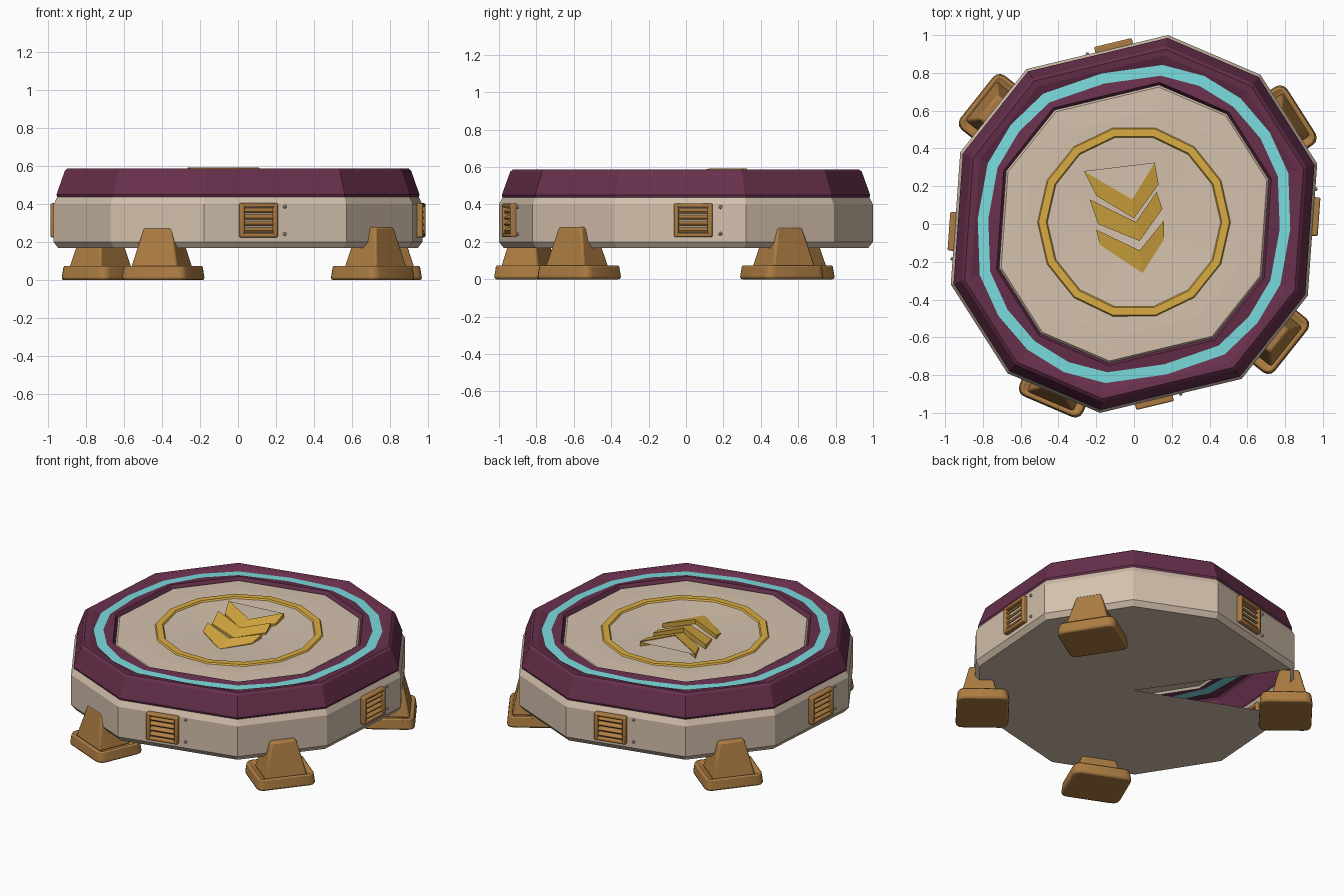
import bpy, bmesh, math
from mathutils import Matrix, Vector

if "Cube" in bpy.data.objects:
    bpy.data.objects.remove(bpy.data.objects["Cube"])


def material(name, srgb):
    m = bpy.data.materials.new(name)
    m.diffuse_color = [(c / 255 / 12.92 if c < 11 else ((c / 255 + .055) / 1.055) ** 2.4) for c in srgb] + [1]
    m.use_nodes = True
    m.node_tree.nodes["Principled BSDF"].inputs["Base Color"].default_value = m.diffuse_color
    return m


BEIGE = material("warm_beige", (212, 193, 173))
PLUM = material("plum", (104, 48, 76))
CYAN = material("cyan_light", (122, 220, 222))
GOLD = material("gold", (218, 172, 66))
BRONZE = material("bronze", (172, 124, 66))

# Ten-sided outline, half listed and half by rotation
half = [(.18, 1.0), (.67, .79), (.97, .32), (.92, -.38), (.57, -.82)]
corners = [Vector(p) for p in half] + [-Vector(p) for p in half]


def outline(scale, z, mid=1.0):
    """Corners and edge midpoints; mid above 1 rounds the outline."""
    pts = []
    for i, c in enumerate(corners):
        m = (c + corners[(i + 1) % 10]) / 2 * mid
        pts += [(c.x * scale, c.y * scale, z), (m.x * scale, m.y * scale, z)]
    return pts


def finish(name, bm, mat, bevel=0, segments=2, smooth=False):
    bmesh.ops.recalc_face_normals(bm, faces=bm.faces)
    me = bpy.data.meshes.new(name)
    bm.to_mesh(me)
    bm.free()
    me.materials.append(mat)
    ob = bpy.data.objects.new(name, me)
    bpy.context.collection.objects.link(ob)
    if bevel:
        mod = ob.modifiers.new("bevel", 'BEVEL')
        mod.width, mod.segments, mod.limit_method = bevel, segments, 'ANGLE'
    if smooth:
        bpy.ops.object.select_all(action='DESELECT')
        ob.select_set(True)
        bpy.context.view_layer.objects.active = ob
        bpy.ops.object.shade_smooth_by_angle(angle=math.radians(35))
    return ob


def loft(name, rings, mat, closed=False, cap=None, skip=()):
    """Skin between rings; cap is the height of a centre point on the last ring."""
    bm = bmesh.new()
    vs = [[bm.verts.new(p) for p in r] for r in rings]
    n = len(vs[0])
    pairs = list(zip(vs, vs[1:])) + ([(vs[-1], vs[0])] if closed else [])
    for a, b in pairs:
        for i in range(n):
            j = (i + 1) % n
            bm.faces.new((a[i], a[j], b[j], b[i]))
    if cap is not None:
        c = bm.verts.new((0, 0, cap))
        for i in range(n):
            if i not in skip:
                bm.faces.new((vs[-1][i], vs[-1][(i + 1) % n], c))
    return finish(name, bm, mat)


# Hull wall with a fan underside, one wedge open
loft("hull", [outline(.98, .44), outline(1, .40), outline(1, .20), outline(.975, .168)],
     BEIGE, cap=.168, skip=(16, 17))

# Plum rim, light strip and inner lip
loft("rim", [outline(.98, .435), outline(.985, .45), outline(.94, .575), outline(.925, .588),
             outline(.89, .583), outline(.842, .57, 1.04)], PLUM)
loft("light_strip", [outline(.842, .57, 1.04), outline(.785, .572, 1.04)], CYAN)
loft("inner_lip", [outline(.785, .572, 1.04), outline(.75, .58), outline(.735, .55)], PLUM)

# Slightly dished top plate
loft("top_plate", [outline(.737, .55), outline(.725, .564), outline(.6, .567), outline(.45, .565, 1.03)],
     BEIGE, cap=.548)


# Gold ring on the plate
def circle(r, z, n=14):
    return [(r * math.sin(math.tau * (i + .5) / n), .01 + r * math.cos(math.tau * (i + .5) / n), z)
            for i in range(n)]


loft("gold_ring", [circle(.515, .56), circle(.505, .575), circle(.465, .575), circle(.455, .56)],
     GOLD, closed=True)

# Three raised chevrons, each sloping down towards its point
chevrons = [
    ([(-.265, .28), (-.01, .13), (.11, .325)], [(-.20, .15), (0, .03), (.13, .21)], .593),
    ([(-.235, .13), (.01, .01), (.12, .17)], [(-.19, .0), (.03, -.09), (.15, .08)], .588),
    ([(-.20, -.03), (.03, -.14), (.16, .02)], [(-.18, -.11), (.045, -.26), (.16, -.08)], .582)]
for k, (back, front, top) in enumerate(chevrons):
    bm = bmesh.new()
    rows = [[bm.verts.new((x, y, z)) for x, y in line]
            for line, z in ((back, .545), (back, top), (front, top - .022), (front, .545))]
    for a, b in zip(rows, rows[1:]):
        for i in (0, 1):
            bm.faces.new((a[i], a[i + 1], b[i + 1], b[i]))
    for i in (0, 2):
        bm.faces.new([r[i] for r in rows])
    finish(f"chevron_{k + 1}", bm, GOLD)
# Plate fill inside the upper chevron
bm = bmesh.new()
bm.faces.new([bm.verts.new((x, y, .588)) for x, y in chevrons[0][0]])
finish("chevron_fill", bm, BEIGE)


def box(bm, centre, size, taper=(1, 1), tilt=0):
    """Box added to bm; the top is scaled by taper, tilt turns it about local x."""
    mat = Matrix.Translation(centre) @ Matrix.Rotation(tilt, 4, 'X') @ Matrix.Diagonal((*size, 1))
    vs = bmesh.ops.create_cube(bm, size=1)["verts"]
    for v in vs:
        if v.co.z > 0:
            v.co.x *= taper[0]
            v.co.y *= taper[1]
    bmesh.ops.transform(bm, matrix=mat, verts=vs)
    return vs


def place(ob, x, y, z, normal):
    """Turn the part so its local -y faces along the outward normal."""
    ob.matrix_world = Matrix.Translation((x, y, z)) @ Matrix.Rotation(
        math.atan2(normal.y, normal.x) + math.pi / 2, 4, 'Z')


def edge(i):
    a, b = corners[i], corners[(i + 1) % 10]
    d = (b - a).normalized()
    return a, b, Vector((-d.y, d.x)) if Vector((-d.y, d.x)).dot(a) > 0 else Vector((d.y, -d.x))


# Four feet: rounded pad with a recessed top and a tapered post
for i, name in ((1, "back_right"), (3, "front_right"), (5, "front_left"), (8, "back_left")):
    a, b, nrm = edge(i)
    mid = (a + b) / 2
    p = mid - nrm * (mid.dot(nrm) - .91)
    bm = bmesh.new()
    vs = box(bm, (0, 0, .04), (.37, .32, .08), (.95, .94))
    bm.faces.ensure_lookup_table()
    top = max(bm.faces, key=lambda f: f.calc_center_median().z)
    bmesh.ops.inset_individual(bm, faces=[top], thickness=.05, depth=-.02)
    # round the four upright corners
    up = [e for e in bm.edges if min(v.co.z for v in e.verts) < .01 and max(v.co.z for v in e.verts) > .07]
    bmesh.ops.bevel(bm, geom=up, offset=.045, segments=3, affect='EDGES', profile=.5)
    place(finish("foot_pad_" + name, bm, BRONZE, .014, 2, True), p.x, p.y, 0, nrm)
    bm = bmesh.new()
    box(bm, (0, -.02, .17), (.27, .22, .22), (.58, .55))
    place(finish("foot_post_" + name, bm, BRONZE, .012, 2, True), p.x, p.y, 0, nrm)

# Four louvred vents with rivets, one on each long side
for i, name, t in ((4, "front", .38), (2, "right", .40), (9, "back", .38), (7, "left", .40)):
    a, b, nrm = edge(i)
    p = b + (a - b) * t if i in (4, 9) else a + (b - a) * t
    if i in (4, 9):
        # nearer the corner beside the centre line
        near = a if abs(a.x) < abs(b.x) else b
        far = b if near is a else a
        p = near + (far - near) * t
    bm = bmesh.new()
    for s in (-1, 1):
        box(bm, (s * .09, 0, 0), (.025, .06, .18))
        box(bm, (0, 0, s * .079), (.20, .06, .022))
    place(finish("vent_frame_" + name, bm, BRONZE, .008, 2, True), p.x, p.y, .315, nrm)
    bm = bmesh.new()
    box(bm, (0, .008, 0), (.17, .01, .15))
    for k in range(4):
        box(bm, (0, -.008, -.051 + k * .034), (.165, .03, .012), tilt=math.radians(35))
    place(finish("vent_slats_" + name, bm, BRONZE), p.x, p.y, .315, nrm)
    bm = bmesh.new()
    for z in (-.072, .072):
        bmesh.ops.create_icosphere(bm, subdivisions=1, radius=.011,
                                   matrix=Matrix.Translation((.145, -.002, z)))
    place(finish("vent_rivets_" + name, bm, BEIGE), p.x, p.y, .315, nrm)
